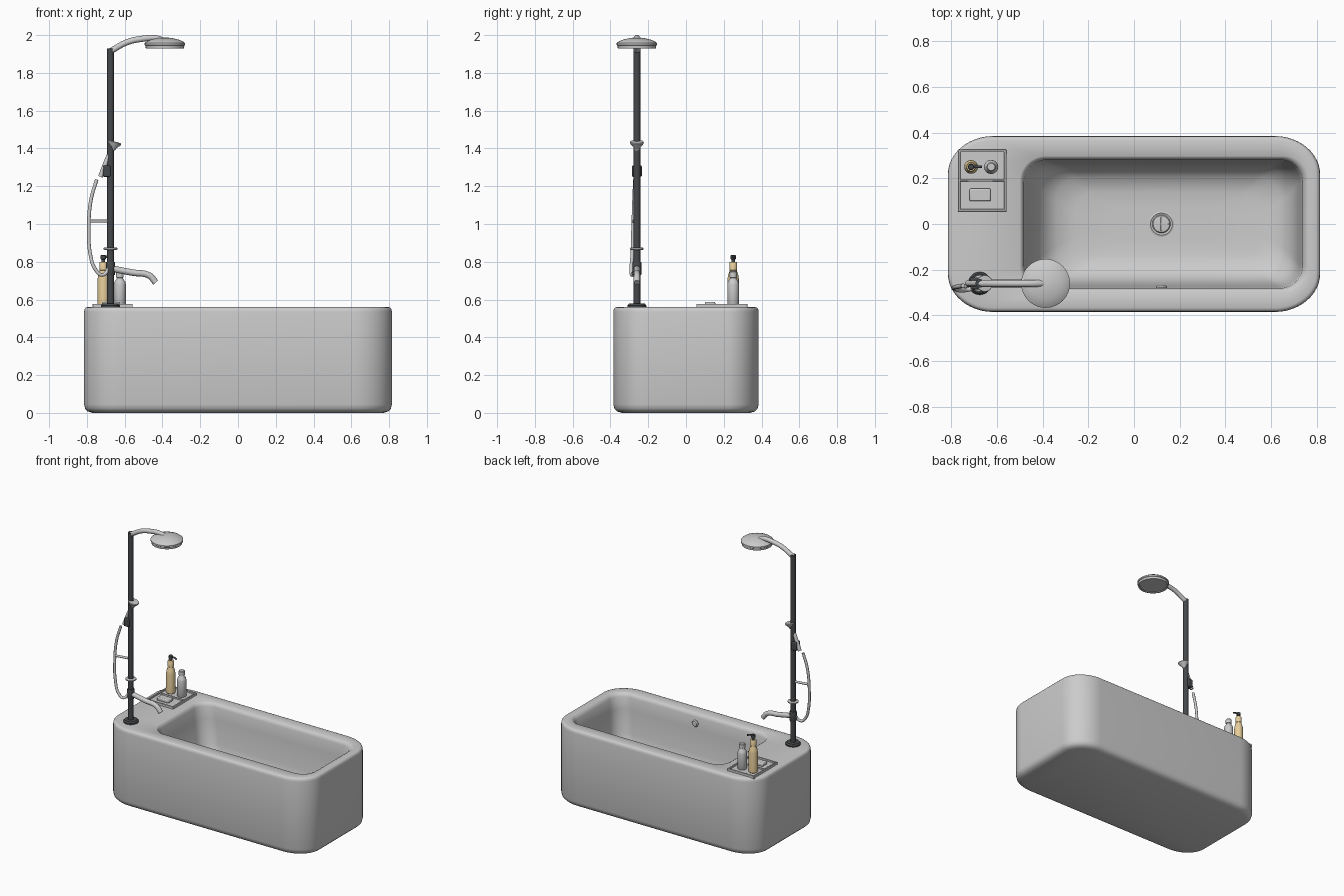
import bpy, bmesh, math
from mathutils import Matrix, Vector

if "Cube" in bpy.data.objects:
    bpy.data.objects.remove(bpy.data.objects["Cube"])


def material(name, c):
    m = bpy.data.materials.new(name)
    m.diffuse_color = (*c, 1)
    m.use_nodes = True
    m.node_tree.nodes["Principled BSDF"].inputs["Base Color"].default_value = m.diffuse_color
    return m


DARK = material("dark_metal", (0.06, 0.065, 0.07))
CHROME = material("chrome", (0.9, 0.9, 0.9))
TAN = material("tan", (0.8, 0.62, 0.33))


def finish(ob, mat=None, angle=35):
    if mat:
        ob.data.materials.clear()
        ob.data.materials.append(mat)
    bpy.ops.object.select_all(action='DESELECT')
    ob.select_set(True)
    bpy.context.view_layer.objects.active = ob
    bpy.ops.object.shade_smooth_by_angle(angle=math.radians(angle))
    return ob


def loft(name, rings, mat=None, matrix=None, angle=35):
    """Bridge equal-length rings and cap both ends."""
    bm = bmesh.new()
    vr = [[bm.verts.new(p) for p in r] for r in rings]
    n = len(vr[0])
    for a, b in zip(vr, vr[1:]):
        for i in range(n):
            j = (i + 1) % n
            bm.faces.new((a[i], a[j], b[j], b[i]))
    bm.faces.new(vr[0][::-1])
    bm.faces.new(vr[-1])
    if matrix:
        bm.transform(matrix)
    bmesh.ops.recalc_face_normals(bm, faces=bm.faces)
    me = bpy.data.meshes.new(name)
    bm.to_mesh(me)
    bm.free()
    ob = bpy.data.objects.new(name, me)
    bpy.context.collection.objects.link(ob)
    return finish(ob, mat, angle)


def rounded(x0, x1, b, rx, ry, z, seg=12):
    pts = []
    for k, (cx, cy) in enumerate(((x1 - rx, b - ry), (x0 + rx, b - ry),
                                  (x0 + rx, ry - b), (x1 - rx, ry - b))):
        for i in range(seg + 1):
            t = (k + i / seg) * math.pi / 2
            pts.append((cx + rx * math.cos(t), cy + ry * math.sin(t), z))
    return pts


def lathe(name, prof, loc, mat=None, rot=None, seg=32):
    rings = [[(r * math.cos(2 * math.pi * i / seg), r * math.sin(2 * math.pi * i / seg), z)
              for i in range(seg)] for r, z in prof]
    m = Matrix.Translation(loc)
    if rot:
        m = m @ Matrix.Rotation(math.radians(rot[0]), 4, rot[1])
    return loft(name, rings, mat, m)


def tube(name, pts, r, mat=CHROME):
    cu = bpy.data.curves.new(name, 'CURVE')
    cu.dimensions = '3D'
    cu.bevel_depth, cu.bevel_resolution, cu.resolution_u = r, 4, 8
    cu.use_fill_caps = True
    sp = cu.splines.new('BEZIER')
    sp.bezier_points.add(len(pts) - 1)
    for bp, p in zip(sp.bezier_points, pts):
        bp.co = p
        bp.handle_left_type = bp.handle_right_type = 'AUTO'
    ob = bpy.data.objects.new(name, cu)
    bpy.context.collection.objects.link(ob)
    bpy.ops.object.select_all(action='DESELECT')
    ob.select_set(True)
    bpy.context.view_layer.objects.active = ob
    bpy.ops.object.convert(target='MESH')
    return finish(bpy.context.object, mat)


def box(name, x0, x1, y0, y1, z0, z1, mat=None, bevel=0.002):
    bpy.ops.mesh.primitive_cube_add(size=1)
    ob = bpy.context.object
    ob.name = name
    ob.data.transform(Matrix.Translation(((x0 + x1) / 2, (y0 + y1) / 2, (z0 + z1) / 2))
                      @ Matrix.Diagonal((x1 - x0, y1 - y0, z1 - z0, 1)))
    b = ob.modifiers.new("bevel", 'BEVEL')
    b.width, b.segments = bevel, 2
    return finish(ob, mat)


# bathtub: outer shell, rim, then down into the basin
outer = [(0.045, 0.0), (0.02, 0.008), (0.006, 0.022), (0, 0.045),
         (0, 0.535), (0.003, 0.55), (0.009, 0.557), (0.018, 0.56)]
rings = [rounded(d - 0.815, 0.815 - d, 0.385 - d, 0.2 - d, 0.17 - d, z) for d, z in outer]
basin = [(-0.50, 0.765, 0.297, 0.11, 0.56), (-0.49, 0.752, 0.288, 0.105, 0.554),
         (-0.482, 0.738, 0.281, 0.10, 0.535), (-0.47, 0.73, 0.276, 0.10, 0.45),
         (-0.44, 0.715, 0.265, 0.10, 0.28), (-0.40, 0.69, 0.245, 0.11, 0.19),
         (-0.34, 0.645, 0.205, 0.11, 0.14), (-0.26, 0.56, 0.14, 0.09, 0.122),
         (-0.1, 0.34, 0.07, 0.05, 0.12)]
rings += [rounded(x0, x1, b, r, r, z) for x0, x1, b, r, z in basin]
loft("bathtub", rings, angle=60)

# drain with cross, and overflow button
lathe("drain", [(0.055, 0.118), (0.055, 0.126), (0.048, 0.129), (0.042, 0.125),
                (0.04, 0.125), (0.036, 0.131), (0.01, 0.134)], (0.12, 0, 0), CHROME)
for nm, a, b in (("drain_bar_x", 0.03, 0.003), ("drain_bar_y", 0.003, 0.03)):
    box(nm, 0.12 - a, 0.12 + a, -b, b, 0.13, 0.136, CHROME, 0.001)
lathe("overflow", [(0.024, -0.01), (0.024, 0.005), (0.018, 0.012), (0.006, 0.014)],
      (0.12, -0.28, 0.49), CHROME, (-90, 'X'))

# shower column
PX, PY = -0.675, -0.26
lathe("column_base", [(0.05, 0.558), (0.05, 0.568), (0.042, 0.578), (0.02, 0.58)], (PX, PY, 0), DARK)
lathe("column", [(0.0185, 0.56), (0.0185, 1.93)], (PX, PY, 0), DARK)
tube("shower_arm", [(PX, PY, 1.915), (-0.588, PY, 1.962), (-0.51, PY, 1.98),
                    (-0.44, PY, 1.984), (-0.385, PY, 1.968)], 0.016)
lathe("shower_head", [(0.09, 1.935), (0.092, 1.93), (0.101, 1.93), (0.103, 1.945), (0.107, 1.948),
                      (0.107, 1.958), (0.095, 1.967), (0.07, 1.977), (0.035, 1.985), (0.01, 1.987)],
      (-0.387, PY, 0), CHROME)

# hand shower, holder and hose
lathe("hand_shower_head", [(0.014, -0.035), (0.018, -0.022), (0.034, -0.004), (0.037, 0.004),
                           (0.035, 0.009), (0.01, 0.01)], (-0.655, PY, 1.427), CHROME, (15, 'Y'))
tube("hand_shower_handle", [(-0.66, PY, 1.41), (-0.695, PY, 1.335), (-0.728, PY, 1.25)], 0.013)
box("hand_shower_holder", -0.715, -0.675, PY - 0.026, PY + 0.026, 1.25, 1.31, DARK, 0.006)
tube("hose", [(-0.748, -0.27, 1.235), (-0.778, -0.275, 1.13), (-0.79, -0.28, 0.98),
              (-0.78, -0.285, 0.83), (-0.755, -0.29, 0.76), (-0.718, -0.285, 0.73),
              (-0.68, -0.265, 0.775)], 0.0095)
tube("hose_stay", [(PX, PY, 1.015), (-0.785, -0.278, 1.015)], 0.008)
lathe("column_collar", [(0.03, 0.863), (0.036, 0.866), (0.036, 0.873), (0.03, 0.876)],
      (PX, PY, 0), CHROME)

# bath spout
tube("spout", [(PX, PY, 0.765), (-0.56, PY, 0.743), (-0.47, PY, 0.727), (-0.435, PY, 0.69)], 0.017)
lathe("mixer_body", [(0.022, 0.73), (0.024, 0.735), (0.024, 0.795), (0.022, 0.8)], (PX, PY, 0), DARK)

# tray with raised border and divider
X0, X1, Y0, Y1 = -0.77, -0.558, 0.055, 0.325
box("tray_base", X0, X1, Y0, Y1, 0.555, 0.566)
t = 0.01
for nm, r in (("tray_left", (X0, X0 + t, Y0, Y1)), ("tray_right", (X1 - t, X1, Y0, Y1)),
              ("tray_front", (X0, X1, Y0, Y0 + t)), ("tray_back", (X0, X1, Y1 - t, Y1)),
              ("tray_divider", (X0, X1, 0.186, 0.194))):
    box(nm, *r, 0.558, 0.577)
box("soap", -0.72, -0.627, 0.1, 0.155, 0.564, 0.588, CHROME, 0.006)

# bottles
BX, BY = -0.713, 0.25
lathe("tan_bottle", [(0.026, 0.565), (0.03, 0.57), (0.03, 0.71), (0.027, 0.73), (0.02, 0.748),
                     (0.019, 0.755), (0.021, 0.757), (0.021, 0.795), (0.018, 0.8)], (BX, BY, 0), TAN)
lathe("pump", [(0.009, 0.795), (0.009, 0.812), (0.014, 0.814), (0.014, 0.832), (0.011, 0.835)],
      (BX, BY, 0), DARK)
tube("pump_nozzle", [(BX, BY, 0.825), (BX + 0.03, BY, 0.825), (BX + 0.046, BY, 0.818)], 0.006, DARK)
lathe("grey_bottle", [(0.028, 0.565), (0.031, 0.57), (0.031, 0.68), (0.028, 0.695), (0.018, 0.708),
                      (0.016, 0.715), (0.02, 0.717), (0.02, 0.745), (0.016, 0.75)],
      (-0.625, BY, 0))
